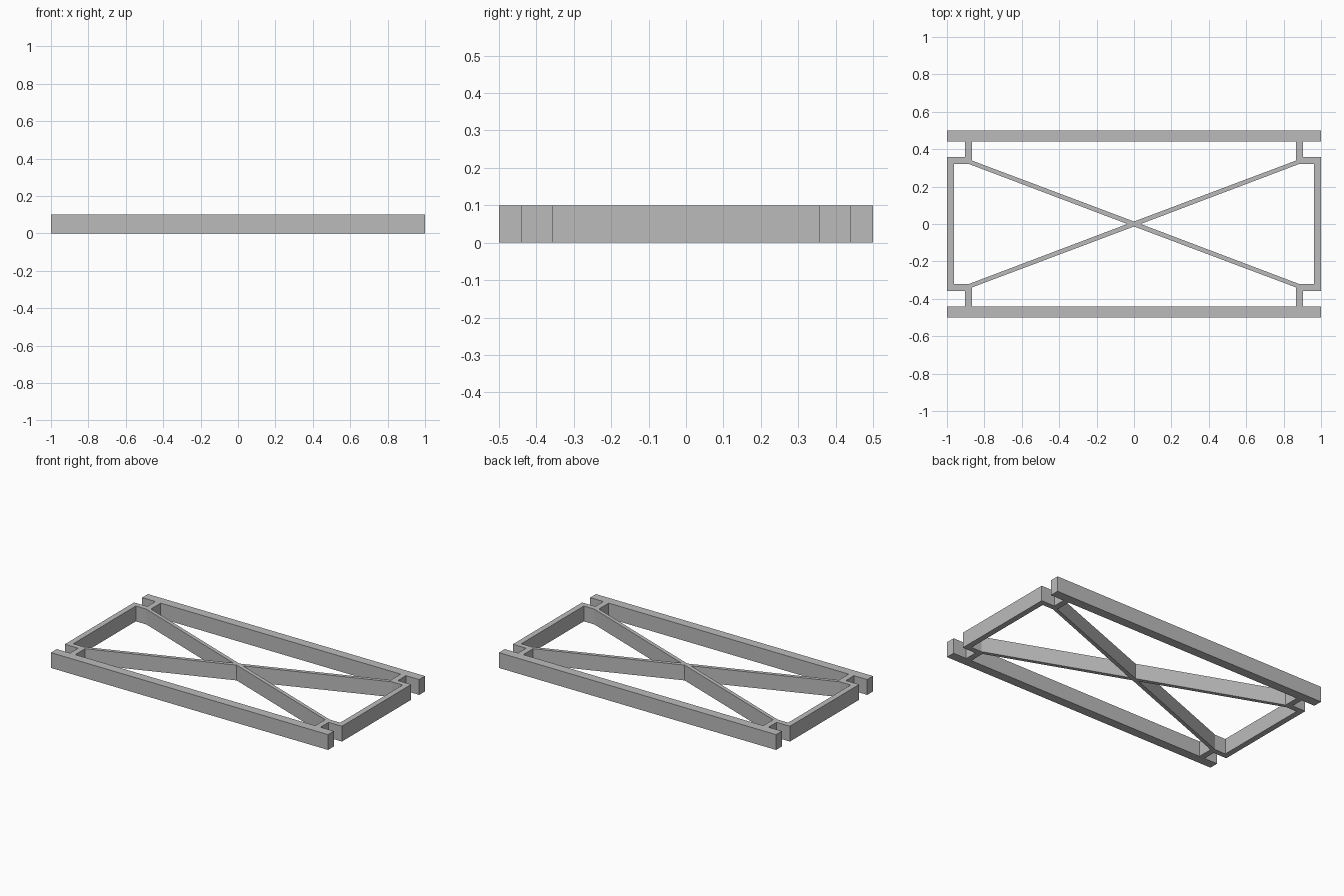
import bpy
import bmesh

cube = bpy.data.objects.get("Cube")
if cube:
    bpy.data.objects.remove(cube, do_unlink=True)

HEIGHT = 0.1

grey = bpy.data.materials.new("plain grey")
grey.use_nodes = True
colour = (0.5, 0.5, 0.5, 1.0)
grey.diffuse_color = colour
grey.node_tree.nodes["Principled BSDF"].inputs["Base Color"].default_value = colour

# Corner points shared by the parts of one quarter of the plan
rail_post_in, rail_post_out = (0.866, 0.44), (0.904, 0.44)
post_foot_out = (0.904, 0.357)
brace_top, brace_bottom = (0.866, 0.339), (0.886, 0.322)

# Plan of each part in the +x +y quarter, counter-clockwise
parts = {
    "side_rail": [(0, 0.44), rail_post_in, rail_post_out, (1, 0.44), (1, 0.5), (0, 0.5)],
    "post": [rail_post_in, brace_top, brace_bottom, post_foot_out, rail_post_out],
    "end_bar": [post_foot_out, brace_bottom, (0.963, 0.322), (0.963, 0), (1, 0), (1, 0.357)],
    "cross_brace": [brace_top, (0, 0.0133), (0, 0), (0.0355, 0), brace_bottom],
}

bm = bmesh.new()
for plan in parts.values():
    bm.faces.new([bm.verts.new((x, y, 0)) for x, y in plan])
bmesh.ops.remove_doubles(bm, verts=bm.verts[:], dist=0.0005)
bm.normal_update()
for face in bm.faces:
    if face.normal.z < 0:
        face.normal_flip()

mesh = bpy.data.meshes.new("braced_frame")
bm.to_mesh(mesh)
bm.free()
mesh.materials.append(grey)
frame = bpy.data.objects.new("braced_frame", mesh)
bpy.context.collection.objects.link(frame)

# Mirror the quarter into the whole frame, then give it its height
mirror = frame.modifiers.new("four quarters", "MIRROR")
mirror.use_axis = (True, True, False)
mirror.use_clip = True
mirror.merge_threshold = 0.0005
solid = frame.modifiers.new("height", "SOLIDIFY")
solid.thickness = HEIGHT
solid.offset = 1.0
